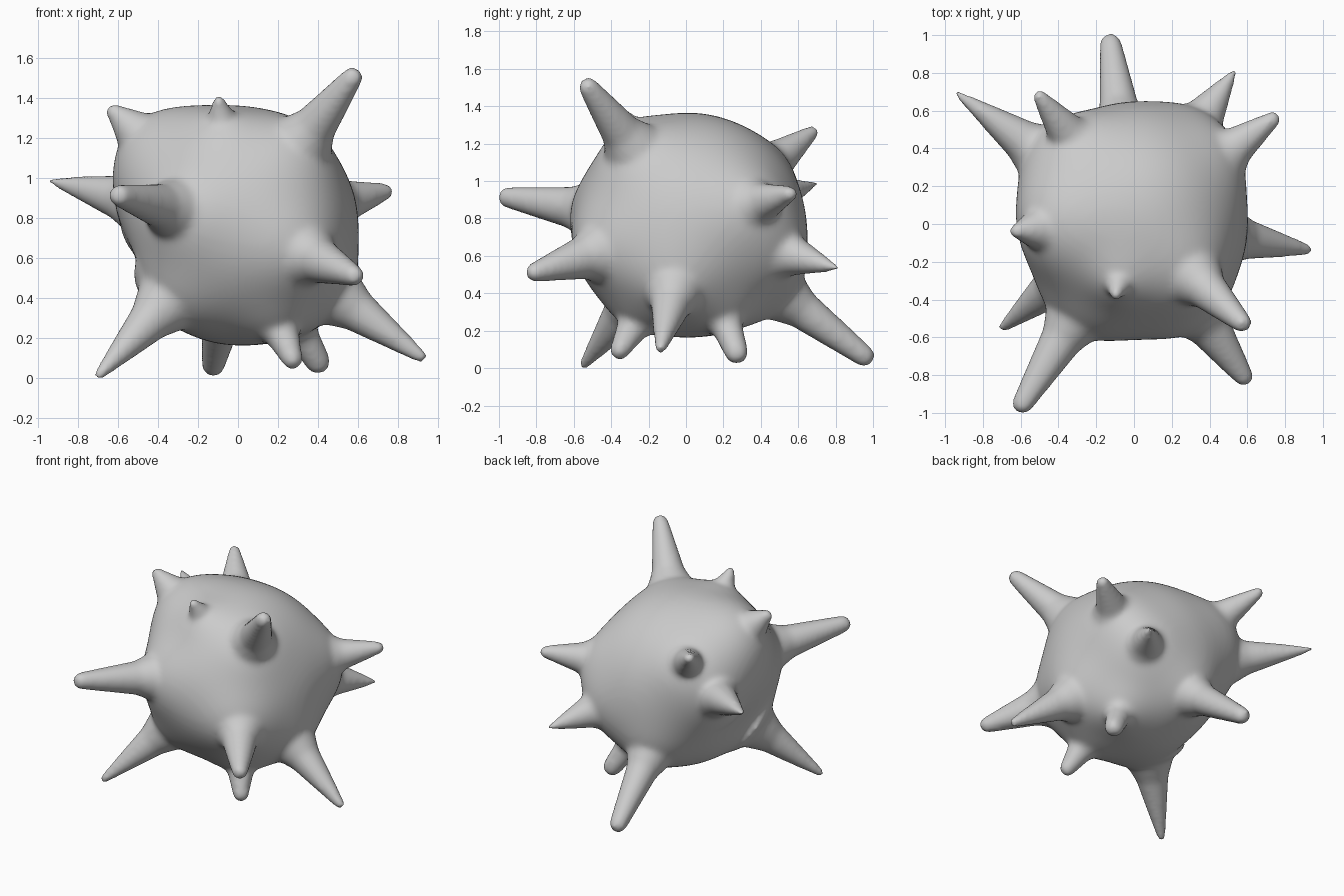
import bpy, bmesh, math
from mathutils import Vector

if "Cube" in bpy.data.objects:
    bpy.data.objects.remove(bpy.data.objects["Cube"], do_unlink=True)

CENTRE = Vector((0, 0.02, 0.76))
RADIUS = 0.6
SIDES = 24

# Spikes: tip x, y, z, tip radius, half angle of the flared base
SPIKES = [
    (0.6, -0.55, 1.54, 0.055, 0.45),
    (-0.65, -0.04, 1.36, 0.045, 0.54),
    (-0.1, -0.39, 1.41, 0.035, 0.3),
    (-0.52, 0.7, 1.28, 0.04, 0.42),
    (-0.95, 0.7, 0.99, 0.02, 0.46),
    (0.77, 0.58, 0.94, 0.045, 0.42),
    (-0.62, -1.0, 0.92, 0.058, 0.46),
    (0.61, -0.85, 0.5, 0.055, 0.48),
    (0.54, 0.82, 0.53, 0.02, 0.44),
    (-0.71, -0.56, 0.0, 0.03, 0.44),
    (0.94, -0.14, 0.09, 0.035, 0.44),
    (-0.13, 1.0, 0.03, 0.06, 0.43),
    (0.29, -0.38, 0.05, 0.055, 0.35),
    (0.43, 0.29, 0.03, 0.065, 0.33),
]

# Broad swells and dents of the body: direction, height, width
SWELLS = [
    (Vector((-0.75, 0.1, 0.65)), 0.05, 0.5),
    (Vector((-0.9, 0, -0.42)), -0.07, 0.5),
]


def spike_profile(length, tip, angle):
    """Radius against distance along the axis, from buried root to round tip."""
    base = RADIUS * math.sin(angle)
    height = length - RADIUS
    points = [(RADIUS * math.cos(angle) - 0.1, base * 0.8)]
    points.append((RADIUS * math.cos(angle), base))
    points.append((RADIUS + 0.01, base * 0.64))
    points.append((RADIUS + height * 0.25, max(tip, base * 0.42)))
    shoulder = length - tip
    for step in range(4):
        a = step * math.pi / 8
        points.append((shoulder + tip * math.sin(a), tip * math.cos(a)))
    return points


def add_spike(bm, x, y, z, tip, angle):
    """Closed surface of revolution pointing out from the body centre."""
    axis = Vector((x, y, z)) - CENTRE
    turn = axis.to_track_quat('Z', 'Y').to_matrix()
    rings = []
    for along, radius in spike_profile(axis.length, tip, angle):
        ring = []
        for i in range(SIDES):
            a = math.tau * i / SIDES
            local = Vector((radius * math.cos(a), radius * math.sin(a), along))
            ring.append(bm.verts.new(CENTRE + turn @ local))
        rings.append(ring)
    for low, high in zip(rings, rings[1:]):
        for i in range(SIDES):
            j = (i + 1) % SIDES
            bm.faces.new((low[i], low[j], high[j], high[i]))
    bm.faces.new(rings[0][::-1])
    bm.faces.new(rings[-1])


def add_body(bm):
    """Ball that rises softly towards every spike."""
    swells = list(SWELLS)
    for x, y, z, tip, angle in SPIKES:
        swells.append((Vector((x, y, z)) - CENTRE, angle * 0.16, angle * 0.85))
    ball = bmesh.ops.create_icosphere(bm, subdivisions=6, radius=1)
    for vert in ball["verts"]:
        way = vert.co.normalized()
        reach = RADIUS - 0.005
        for axis, rise, width in swells:
            reach += rise * math.exp(-(way.angle(axis) / width) ** 2)
        way.y *= 1.04
        vert.co = CENTRE + way * reach


# Round body and all spikes
bm = bmesh.new()
add_body(bm)
for spike in SPIKES:
    add_spike(bm, *spike)
bmesh.ops.recalc_face_normals(bm, faces=bm.faces)
mesh = bpy.data.meshes.new("spiky_ball")
bm.to_mesh(mesh)
bm.free()
ball = bpy.data.objects.new("spiky_ball", mesh)
bpy.context.collection.objects.link(ball)

# Merge into one skin and soften the joins
skin = ball.modifiers.new("one_skin", 'REMESH')
skin.mode = 'VOXEL'
skin.voxel_size = 0.016
skin.use_smooth_shade = True
soften = ball.modifiers.new("soften", 'SMOOTH')
soften.factor = 0.5
soften.iterations = 18

# Plain grey
grey = bpy.data.materials.new("plain_grey")
grey.use_nodes = True
colour = (0.6, 0.6, 0.6, 1)
grey.diffuse_color = colour
grey.node_tree.nodes["Principled BSDF"].inputs["Base Color"].default_value = colour
mesh.materials.append(grey)
for face in mesh.polygons:
    face.use_smooth = True
